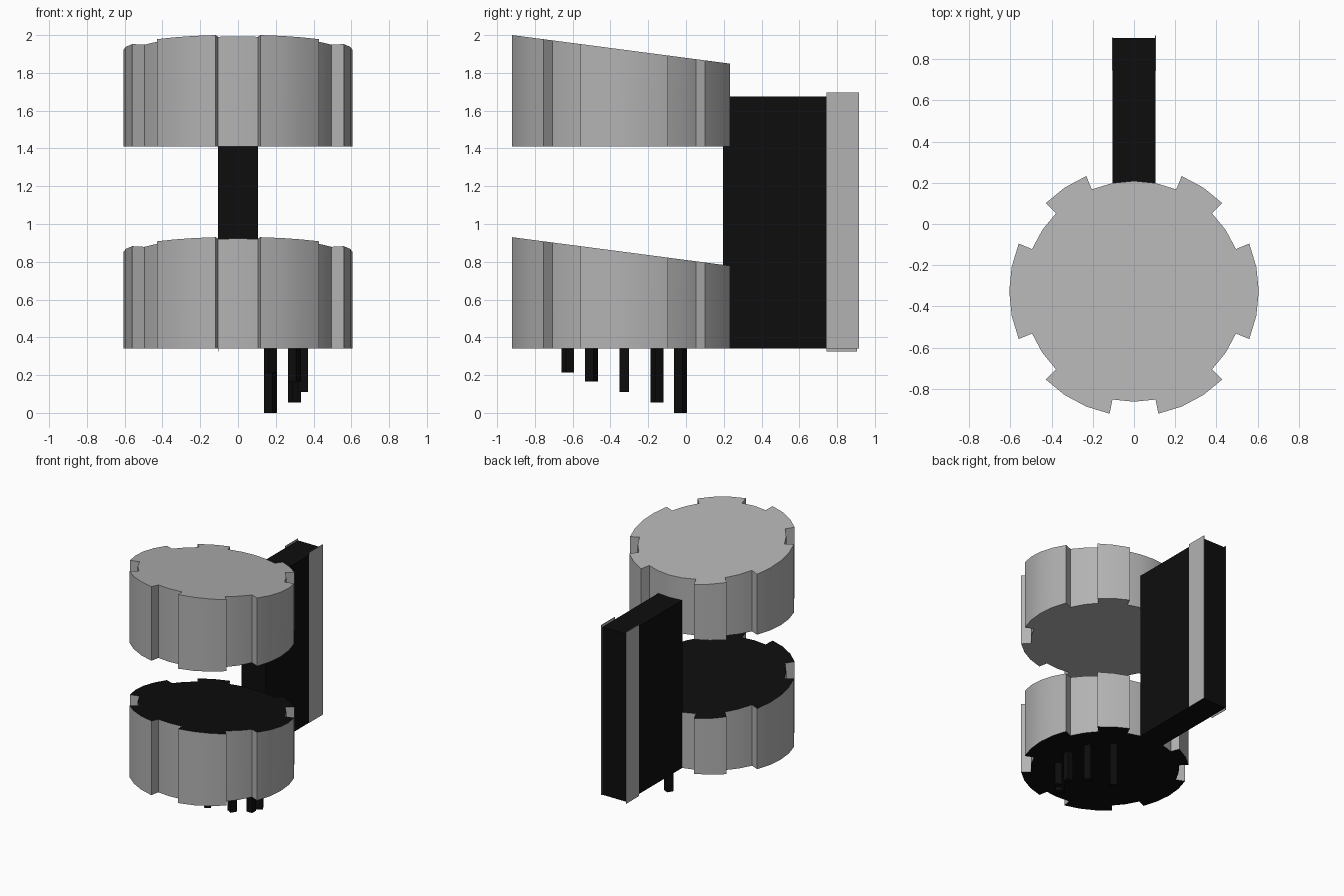
import bpy, bmesh, math
from mathutils import Matrix, Vector

if "Cube" in bpy.data.objects:
    bpy.data.objects.remove(bpy.data.objects["Cube"])

CY, R_OUT, R_IN = -0.327, 0.606, 0.536
black = bpy.data.materials.new("black")
black.diffuse_color = (0.004, 0.004, 0.004, 1)
black.use_nodes = True
black.node_tree.nodes["Principled BSDF"].inputs["Base Color"].default_value = black.diffuse_color
grey = bpy.data.materials.new("grey")
grey.diffuse_color = (0.45, 0.45, 0.45, 1)
grey.use_nodes = True
grey.node_tree.nodes["Principled BSDF"].inputs["Base Color"].default_value = grey.diffuse_color


def finish(name, bm, mats=()):
    bmesh.ops.recalc_face_normals(bm, faces=bm.faces)
    me = bpy.data.meshes.new(name)
    bm.to_mesh(me)
    bm.free()
    for m in mats:
        me.materials.append(m)
    ob = bpy.data.objects.new(name, me)
    bpy.context.collection.objects.link(ob)
    return ob


def box(name, lo, hi, mats=(), pivot_angle=0.0):
    lo, hi = Vector(lo), Vector(hi)
    bm = bmesh.new()
    bmesh.ops.create_cube(bm, size=1)
    bmesh.ops.scale(bm, vec=hi - lo, verts=bm.verts)
    bmesh.ops.translate(bm, vec=(lo + hi) / 2, verts=bm.verts)
    bmesh.ops.rotate(bm, cent=(0, CY, 0), verts=bm.verts,
                     matrix=Matrix.Rotation(pivot_angle, 3, 'Z'))
    return finish(name, bm, mats)


# Notched 32-step outline: (start step, end step, radius) from the +x axis
RUNS = [(-2, 2, R_OUT), (2, 4, R_IN), (4, 6, R_OUT), (6, 10, R_IN),
        (10, 12, R_OUT), (12, 14, R_IN), (14, 18, R_OUT), (18, 20, R_IN),
        (20, 23, R_OUT), (23, 25, R_IN), (25, 28, R_OUT), (28, 30, R_IN)]


def notched_disc(name, z0, z_front, cap_material=None):
    pts = []
    for a, b, r in RUNS:
        for i in range(a, b + 1):
            t = i * math.tau / 32
            pts.append((r * math.cos(t), CY + r * math.sin(t)))
    bm = bmesh.new()
    low = [bm.verts.new((x, y, z0)) for x, y in pts]
    # sloping top, falling toward the back
    top = [bm.verts.new((x, y, z_front - 0.131 * (y + 0.92))) for x, y in pts]
    caps = [bm.faces.new(low[::-1]), bm.faces.new(top)]
    n = len(pts)
    for i in range(n):
        j = (i + 1) % n
        bm.faces.new((low[i], low[j], top[j], top[i]))
    if cap_material:
        for f in caps:
            f.material_index = 1
    ob = finish(name, bm, (grey, cap_material) if cap_material else (grey,))
    bpy.ops.object.select_all(action='DESELECT')
    ob.select_set(True)
    bpy.context.view_layer.objects.active = ob
    bpy.ops.object.shade_smooth_by_angle(angle=math.radians(30))
    return ob


# Two stacked bodies
notched_disc("upper_disc", 1.41, 2.0)
notched_disc("lower_disc", 0.34, 0.93, black)

# Rear connecting slab
box("rear_slab", (-0.105, 0.196, 0.34), (0.105, 0.903, 1.675), (black,))

# Thin grey edge plates on both sides of the slab end
box("edge_plate_right", (0.103, 0.743, 0.34), (0.107, 0.915, 1.695), (grey,))
box("edge_plate_left", (-0.107, 0.745, 0.325), (-0.103, 0.905, 1.69), (grey,))

# Stepped square pins set on an arc below the lower disc
for k, z in enumerate((0.215, 0.165, 0.11, 0.055, 0.0)):
    box(f"pin_{k + 1}", (0.32, CY - 0.025, z), (0.37, CY + 0.025, 0.345),
        (black,), math.radians(-60 + 30 * k))
